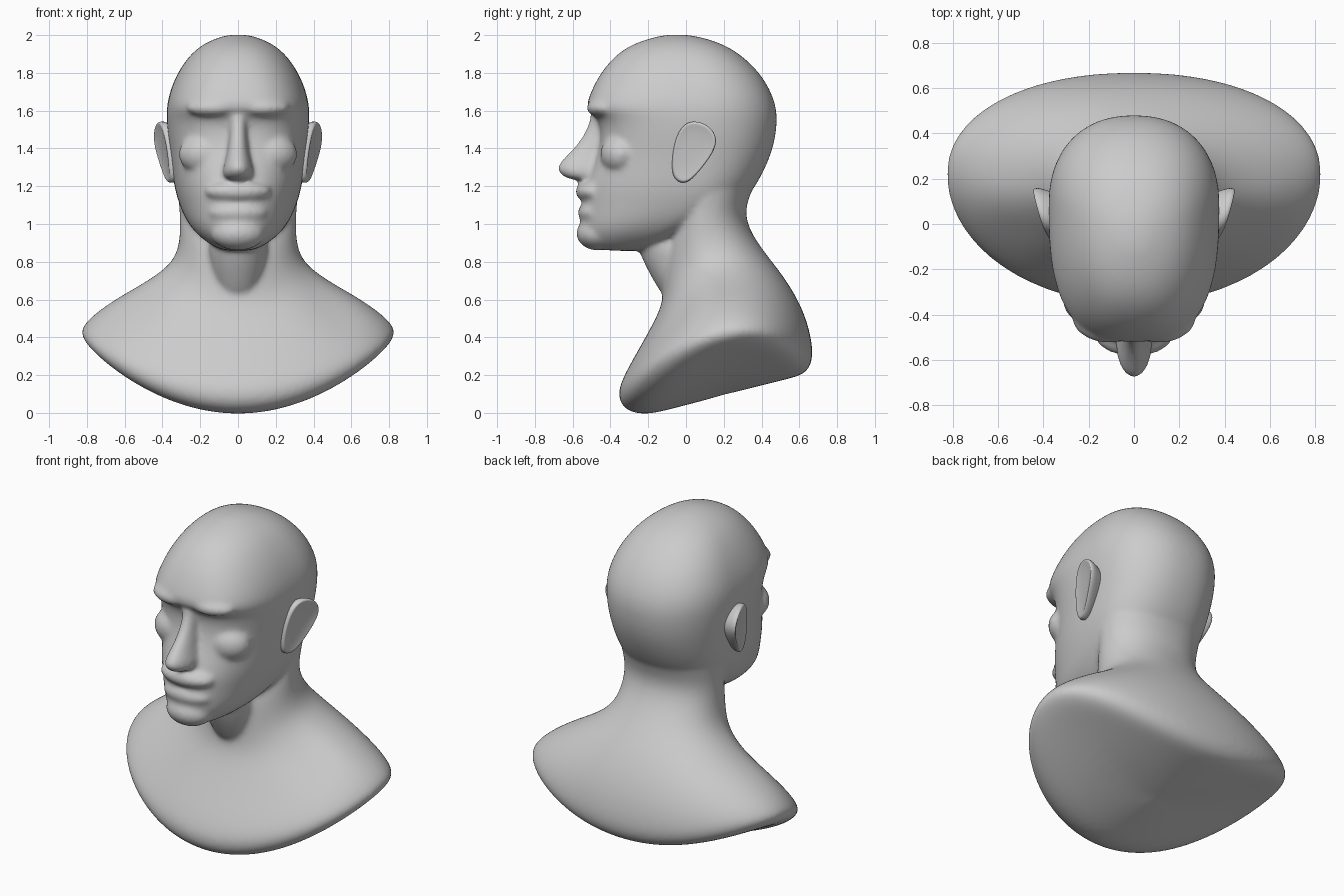
import bpy, bmesh
from math import sin, cos, pi, exp
from mathutils import Matrix, Euler

SEG = 40


def skin(bm, rings):
    """Join a stack of point rings into a closed tube."""
    vr = [[bm.verts.new(p) for p in r] for r in rings]
    n = len(vr[0])
    for a, b in zip(vr, vr[1:]):
        for i in range(n):
            j = (i + 1) % n
            bm.faces.new((a[i], a[j], b[j], b[i]))
    bm.faces.new(vr[0][::-1])
    bm.faces.new(vr[-1])


def spow(v, p):
    return (1 if v >= 0 else -1) * abs(v) ** p


def slices(bm, rows):
    """Horizontal egg slices: z, front y, back y, half width, widest y, front squareness."""
    rings = []
    for z, yf, yb, w, yc, n in rows:
        ring = []
        for i in range(SEG):
            a = 2 * pi * i / SEG
            e = 2 / n if cos(a) > 0 else 2 / 2.25
            c = spow(cos(a), e)
            y = yc + c * (yf - yc) if c > 0 else yc - c * (yb * 1.014 - yc)
            ring.append((1.014 * w * spow(sin(a), e), y, z))
        rings.append(ring)
    skin(bm, rings)


def saddle_rings(bm, rows):
    """Rings through a front (y, z), side (x, y, z) and back (y, z) point."""
    rings = []
    for yf, zf, xs, ys, zs, yb, zb in rows:
        lin = lambda y: zf + (zb - zf) * (y - yf) / (yb - yf)
        ring = []
        for i in range(SEG):
            a = 2 * pi * i / SEG
            e = 1 if cos(a) > 0 else .93
            c, s = spow(cos(a), e), spow(sin(a), e)
            x, y = xs * s, ys + c * (yf - ys) if c > 0 else ys - c * (yb - ys)
            z = lin(y) + (zs - lin(ys)) * s * s
            if z > .36:  # hollow above the collar bone
                z -= .028 * exp(-((abs(x) - .5) / .13) ** 2 - ((y + .02) / .1) ** 2)
            ring.append((x, y, z))
        rings.append(ring)
    skin(bm, rings)


def blob(bm, loc, size, rot=(0, 0, 0)):
    m = Matrix.LocRotScale(loc, Euler(rot), size)
    bmesh.ops.create_uvsphere(bm, u_segments=24, v_segments=16, radius=1, matrix=m)


def finish(bm, name):
    bmesh.ops.recalc_face_normals(bm, faces=bm.faces)
    for f in bm.faces:
        f.smooth = True
    me = bpy.data.meshes.new(name)
    bm.to_mesh(me)
    bm.free()
    ob = bpy.data.objects.new(name, me)
    bpy.context.collection.objects.link(ob)
    sub = ob.modifiers.new("subdivide", "SUBSURF")
    sub.levels = sub.render_levels = 2
    return ob


bm = bmesh.new()
# skull, face and jaw
slices(bm, [
    (2.003, -.09, -.01, .03, -.05, 2), (1.994, -.15, .06, .085, -.04, 2),
    (1.96, -.27, .18, .172, -.02, 2.1), (1.9, -.37, .285, .25, .02, 2.3),
    (1.8, -.455, .388, .318, .06, 2.5), (1.7, -.505, .445, .357, .08, 2.7),
    (1.635, -.528, .466, .37, .08, 2.8), (1.6, -.52, .472, .373, .08, 2.8),
    (1.555, -.462, .477, .374, .08, 2.8),
    (1.46, -.452, .469, .367, .08, 2.7), (1.36, -.475, .442, .352, .08, 2.6),
    (1.26, -.515, .397, .342, .06, 2.4), (1.18, -.545, .35, .33, .04, 2.3),
    (1.1, -.555, .29, .306, 0, 2.2), (1.02, -.562, .15, .272, -.08, 2.2),
    (.95, -.56, .02, .222, -.17, 2.2), (.89, -.53, -.09, .145, -.25, 2.2),
    (.856, -.46, -.17, .075, -.31, 2)])
# nose
slices(bm, [
    (1.63, -.50, -.38, .065, -.44, 2), (1.56, -.505, -.38, .045, -.44, 2),
    (1.48, -.535, -.38, .046, -.45, 2), (1.41, -.586, -.4, .052, -.47, 2),
    (1.35, -.645, -.4, .062, -.5, 2), (1.305, -.687, -.4, .076, -.52, 2),
    (1.265, -.675, -.4, .083, -.53, 2), (1.228, -.61, -.4, .062, -.52, 2)])
# throat
slices(bm, [
    (.95, -.28, .05, .17, -.06, 2), (.83, -.24, .05, .152, -.06, 2),
    (.75, -.2, .05, .138, -.05, 2), (.67, -.155, .05, .115, -.04, 2),
    (.6, -.11, .05, .08, -.03, 2)])
# neck, shoulders and curved underside
saddle_rings(bm, [
    (-.0, 1.33, .325, .1, 1.33, .40, 1.33), (-.02, 1.2, .325, .1, 1.2, .358, 1.2),
    (-.06, 1.05, .31, .1, 1.08, .315, 1.09), (-.1, .9, .307, .1, .98, .322, 1.01),
    (-.12, .79, .312, .12, .89, .365, .92), (-.12, .67, .347, .14, .785, .44, .82),
    (-.125, .58, .47, .17, .695, .527, .71), (-.17, .48, .64, .19, .607, .605, .58),
    (-.255, .33, .77, .21, .517, .653, .45), (-.34, .18, .825, .22, .457, .672, .34),
    (-.367, .09, .837, .22, .42, .67, .27), (-.33, .01, .805, .22, .375, .637, .205),
    (-.22, -.015, .70, .2, .305, .55, .18), (-.1, .015, .4, .2, .165, .4, .145),
    (.1, .067, .1, .2, .097, .3, .12)])
# mouth, upper and lower, and chin
blob(bm, (0, -.485, 1.172), (.18, .102, .064))
blob(bm, (0, -.475, 1.06), (.165, .1, .066))
blob(bm, (0, -.47, .95), (.145, .112, .09))
# brows and cheekbones
for s in (-1, 1):
    blob(bm, (s * .15, -.445, 1.615), (.13, .078, .05), (0, 0, s * .3))
    blob(bm, (s * .2, -.36, 1.37), (.12, .09, .1), (0, 0, s * .4))
bust = finish(bm, "bust")
rm = bust.modifiers.new("merge", "REMESH")
rm.mode = "VOXEL"
rm.voxel_size = .012
rm.use_smooth_shade = True
sm = bust.modifiers.new("soften", "SMOOTH")
sm.factor = .5
sm.iterations = 16

# ears: one outline stacked outward, leaning away from the head at the back
EAR = [(.037, 1.55), (.127, 1.515), (.163, 1.45), (.145, 1.385), (.092, 1.31), (.032, 1.24),
       (-.015, 1.215), (-.066, 1.245), (-.073, 1.316), (-.062, 1.42), (-.028, 1.51)]
bm = bmesh.new()
rings = []
for scale, depth in ((.75, -.12), (.92, -.065), (1.02, -.036), (1.045, -.014), (.99, .004), (.87, -.002), (.4, -.008)):
    ring = []
    for y, z in EAR:
        y, z = .04 + (y - .04) * scale, 1.39 + (z - 1.39) * scale
        ring.append((.402 + .3 * (y - .03) + .1 * (z - 1.39) + depth, y, z))
    rings.append(ring)
skin(bm, rings)
ears = finish(bm, "ears")
ears.modifiers.new("mirror", "MIRROR")
